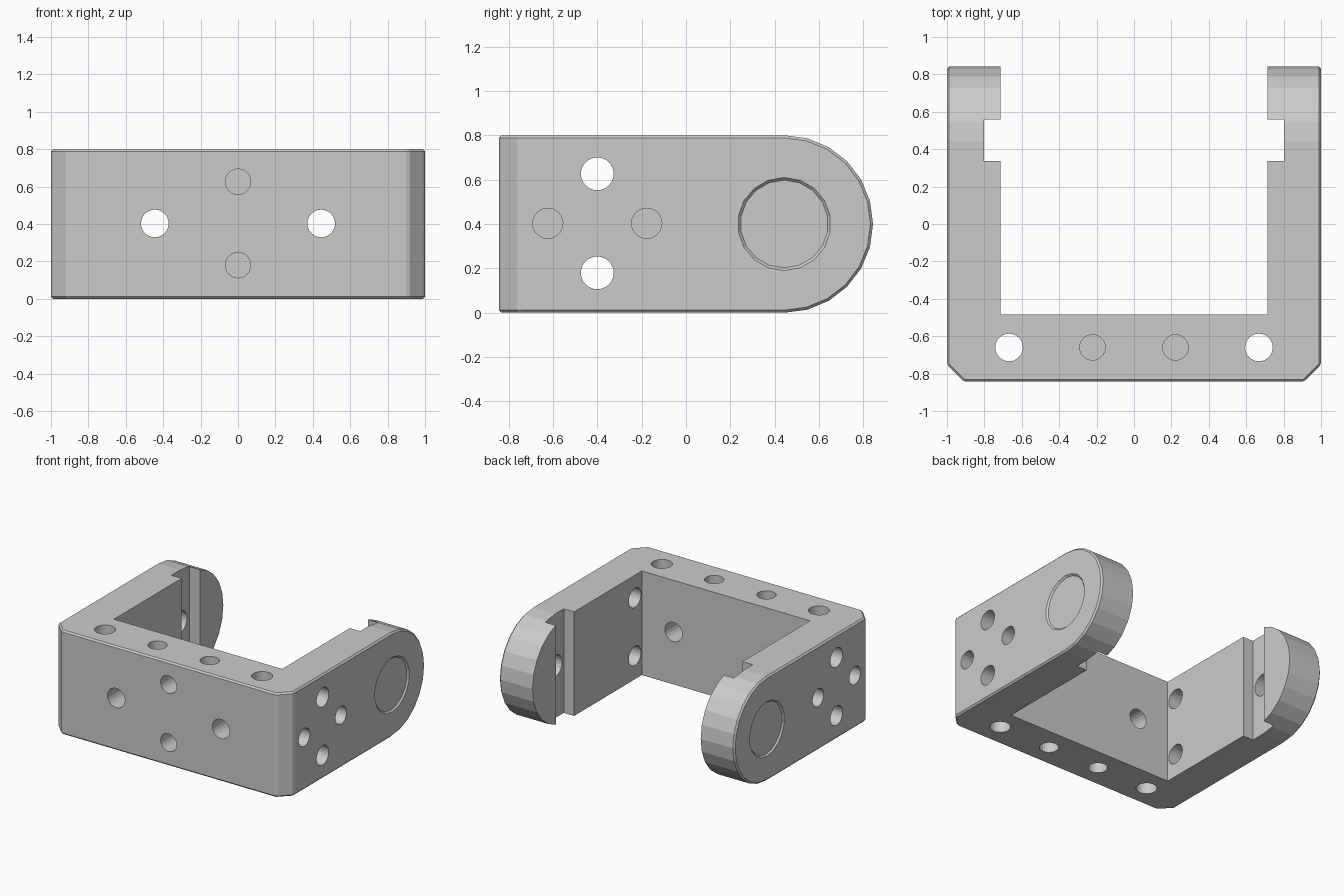
import bpy, bmesh
from math import sin, cos, pi
from mathutils import Matrix, Vector

if "Cube" in bpy.data.objects:
    bpy.data.objects.remove(bpy.data.objects["Cube"])

Y0, RC, R = -0.843, 0.443, 0.40      # front plane, arm end centre, arm end radius
MID = 0.40                           # half height


def make(name, bm):
    bmesh.ops.recalc_face_normals(bm, faces=bm.faces[:])
    me = bpy.data.meshes.new(name)
    bm.to_mesh(me)
    bm.free()
    ob = bpy.data.objects.new(name, me)
    bpy.context.collection.objects.link(ob)
    return ob


def add_mod(ob, kind, **props):
    m = ob.modifiers.new(kind.title(), kind)
    for k, v in props.items():
        setattr(m, k, v)
    bpy.context.view_layer.objects.active = ob
    bpy.ops.object.modifier_apply(modifier=m.name)


def cut(bm):
    c = make("cutter", bm)
    c.hide_render = True
    add_mod(bracket, 'BOOLEAN', object=c, operation='DIFFERENCE', solver='EXACT')
    bpy.data.objects.remove(c)


def cut_box(x0, x1, y0, y1, z0, z1):
    bm = bmesh.new()
    lo, hi = Vector((x0, y0, z0)), Vector((x1, y1, z1))
    bmesh.ops.create_cube(bm, size=1, matrix=Matrix.Translation((lo + hi) / 2)
                          @ Matrix.Diagonal((*(hi - lo), 1)))
    cut(bm)


def cut_hole(a, b, ra, rb=None, n=24):
    a, b = Vector(a), Vector(b)
    bm = bmesh.new()
    rot = (b - a).to_track_quat('Z', 'Y').to_matrix().to_4x4()
    bmesh.ops.create_cone(bm, cap_ends=True, segments=n, radius1=ra,
                          radius2=ra if rb is None else rb, depth=(b - a).length,
                          matrix=Matrix.Translation((a + b) / 2) @ rot)
    cut(bm)


# solid outer block: round-ended side profile extruded across x
prof = [(Y0, 0)]
prof += [(RC + R * cos(t), MID + R * sin(t)) for t in [-pi / 2 + pi * i / 12 for i in range(13)]]
prof += [(Y0, 2 * MID)]
bm = bmesh.new()
face = bm.faces.new([bm.verts.new((-1, y, z)) for y, z in prof])
ext = bmesh.ops.extrude_face_region(bm, geom=[face])
bmesh.ops.translate(bm, vec=(2, 0, 0),
                    verts=[v for v in ext['geom'] if isinstance(v, bmesh.types.BMVert)])
# chamfered front corners
corners = [e for e in bm.edges if all(v.co.y < Y0 + 0.01 for v in e.verts)
           and abs(e.verts[0].co.x - e.verts[1].co.x) < 0.01]
bmesh.ops.bevel(bm, geom=corners, offset=0.09, segments=1, affect='EDGES')
bracket = make("u_bracket", bm)
add_mod(bracket, 'BEVEL', width=0.012, segments=1, limit_method='ANGLE', angle_limit=0.45)

# open middle and inner slots in the arms
cut_box(-0.715, 0.715, -0.485, 2, -1, 2)
for s in (-1, 1):
    cut_box(*sorted((s * 0.6, s * 0.803)), 0.337, 0.56, -1, 2)

THRU, BLIND, DEPTH = 0.074, 0.068, 0.21
for s in (-1, 1):
    # front wall holes
    cut_hole((s * 0.445, -1, 0.403), (s * 0.445, -0.3, 0.403), THRU)
    cut_hole((0, -1, 0.403 + s * 0.223), (0, Y0 + DEPTH, 0.403 + s * 0.223), BLIND)
    # vertical holes
    cut_hole((s * 0.668, -0.66, -0.5), (s * 0.668, -0.66, 1.5), THRU)
    for za, zb in ((-0.1, DEPTH), (0.9, 0.8 - DEPTH)):
        cut_hole((s * 0.222, -0.66, za), (s * 0.222, -0.66, zb), BLIND)
    # arm holes
    for d in (-1, 1):
        cut_hole((s * 1.1, -0.4, 0.403 + d * 0.223), (s * 0.6, -0.4, 0.403 + d * 0.223), THRU)
        cut_hole((s * 1.1, -0.4 + d * 0.223, 0.403), (s * (1 - DEPTH), -0.4 + d * 0.223, 0.403), BLIND)
    # shallow round recess outside, pivot hole in the slot inside
    cut_hole((s * 1.012, RC, MID), (s * 0.988, RC, MID), 0.222, 0.198, n=18)
    cut_hole((s * 0.7, RC, MID), (s * 0.92, RC, MID), 0.085)
